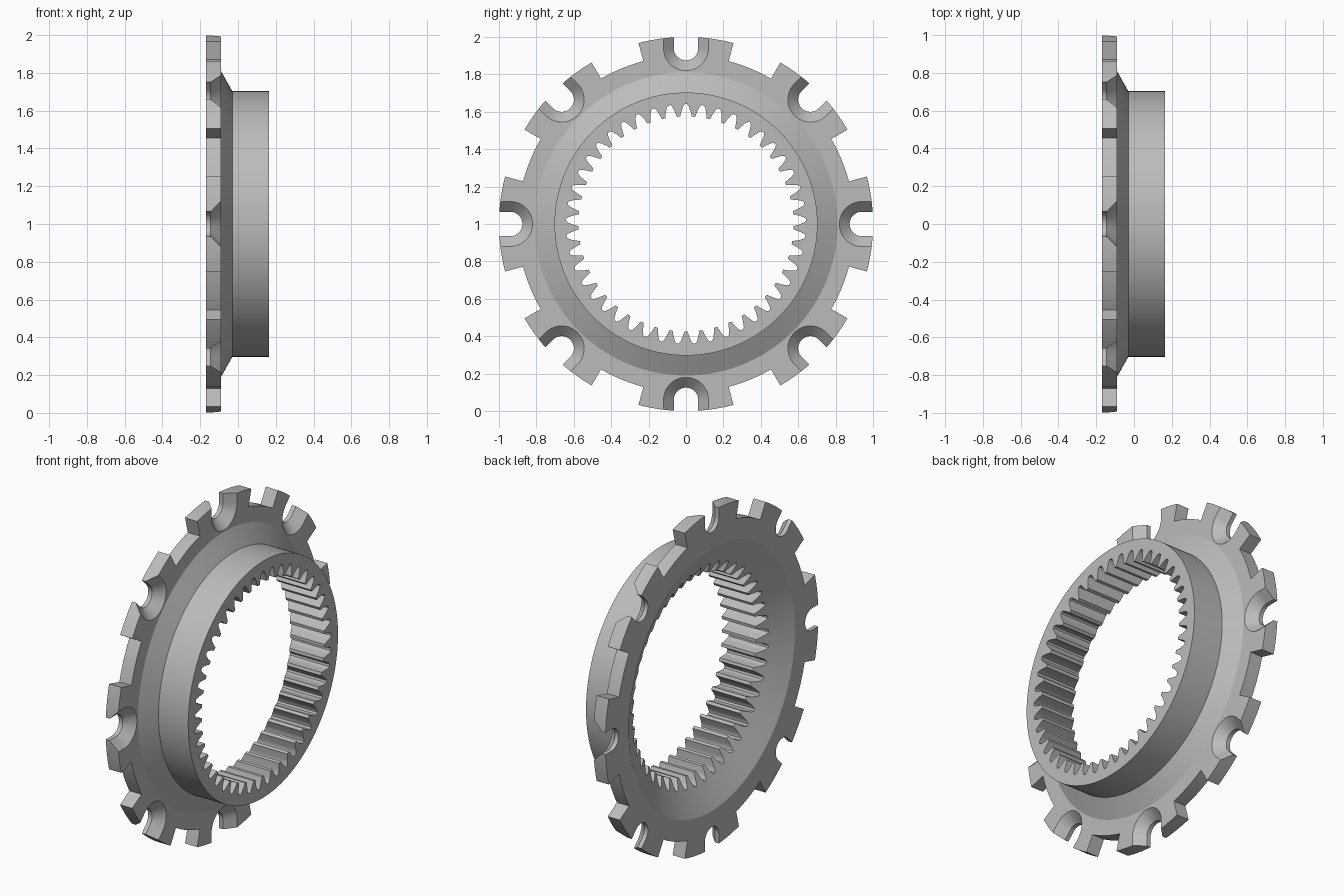
import bpy, bmesh
from math import sin, cos, pi, radians

TEETH = 45
LOBES = 8
SEGMENTS = 180

if "Cube" in bpy.data.objects:
    bpy.data.objects.remove(bpy.data.objects["Cube"])

steel = bpy.data.materials.new("grey steel")
steel.use_nodes = True
colour = (0.5, 0.5, 0.5, 1)
steel.diffuse_color = colour
steel.node_tree.nodes["Principled BSDF"].inputs["Base Color"].default_value = colour


def polar(r, a):
    """Point in the ring plane, angle measured from the top."""
    return r * sin(a), r * cos(a)


def loft(name, sections, closed=False):
    """Skin matching loops of (x, [(y, z), ...]); closed joins last to first."""
    bm = bmesh.new()
    loops = [[bm.verts.new((x, y, z + 1)) for y, z in pts] for x, pts in sections]
    pairs = list(zip(loops, loops[1:]))
    if closed:
        pairs.append((loops[-1], loops[0]))
    else:
        bm.faces.new(loops[0])
        bm.faces.new(loops[-1])
    for a, b in pairs:
        n = len(a)
        for i in range(n):
            j = (i + 1) % n
            bm.faces.new((a[i], a[j], b[j], b[i]))
    bmesh.ops.recalc_face_normals(bm, faces=bm.faces)
    mesh = bpy.data.meshes.new(name)
    bm.to_mesh(mesh)
    bm.free()
    obj = bpy.data.objects.new(name, mesh)
    bpy.context.collection.objects.link(obj)
    mesh.materials.append(steel)
    return obj


def cut(target, cutter):
    """Subtract the cutter, then discard it."""
    bpy.context.view_layer.objects.active = target
    mod = target.modifiers.new("cut", "BOOLEAN")
    mod.operation = "DIFFERENCE"
    mod.solver = "EXACT"
    mod.object = cutter
    bpy.ops.object.modifier_apply(modifier=mod.name)
    bpy.data.objects.remove(cutter)


# Revolved body: flange, cone, boss and dished back
profile = [(-0.17, 1.0), (-0.09, 1.0), (-0.09, 0.81), (-0.03, 0.703),
           (0.165, 0.703), (0.165, 0.54), (-0.04, 0.54), (-0.17, 0.78)]
circle = [2 * pi * i / SEGMENTS for i in range(SEGMENTS)]
ring = loft("ring_gear", [(x, [polar(r, a) for a in circle]) for x, r in profile], True)

# Internal teeth: each space is a tapered notch with a rounded root
pitch = 2 * pi / TEETH
space = [(0.575, 0.39), (0.595, 0.32), (0.615, 0.24), (0.632, 0.16), (0.641, 0.07)]
bore = []
for i in range(TEETH):
    bore += [polar(r, (i - w) * pitch) for r, w in space]
    bore += [polar(r, (i + w) * pitch) for r, w in reversed(space)]
cut(ring, loft("bore_cutter", [(-0.3, bore), (0.3, bore)]))


def slot_section(radius, turn):
    """U shape open to the outside, centred near the rim."""
    arc = [pi * i / 24 for i in range(25)]
    pts = [(radius * cos(t), 0.94 - radius * sin(t)) for t in arc]
    pts = [(radius, 1.1)] + pts + [(-radius, 1.1)]
    return [(y * cos(turn) + z * sin(turn), z * cos(turn) - y * sin(turn)) for y, z in pts]


# Rim: gaps between lobes and a countersunk slot in each lobe
half_gap = radians(7.8)
for i in range(LOBES):
    turn = 2 * pi * i / LOBES
    middle = turn + pi / LOBES
    steps = [middle + half_gap * (k / 4 - 1) for k in range(9)]
    sector = [polar(0.9, a) for a in steps] + [polar(1.1, a) for a in reversed(steps)]
    cut(ring, loft("gap_cutter", [(-0.3, sector), (0, sector)]))
    sizes = [(-0.3, 0.065), (-0.145, 0.065), (-0.06, 0.15)]
    cut(ring, loft("slot_cutter", [(x, slot_section(r, turn)) for x, r in sizes]))

# Smooth shading with crisp edges
bpy.ops.object.select_all(action="DESELECT")
ring.select_set(True)
bpy.context.view_layer.objects.active = ring
bpy.ops.object.shade_smooth_by_angle(angle=radians(25))
